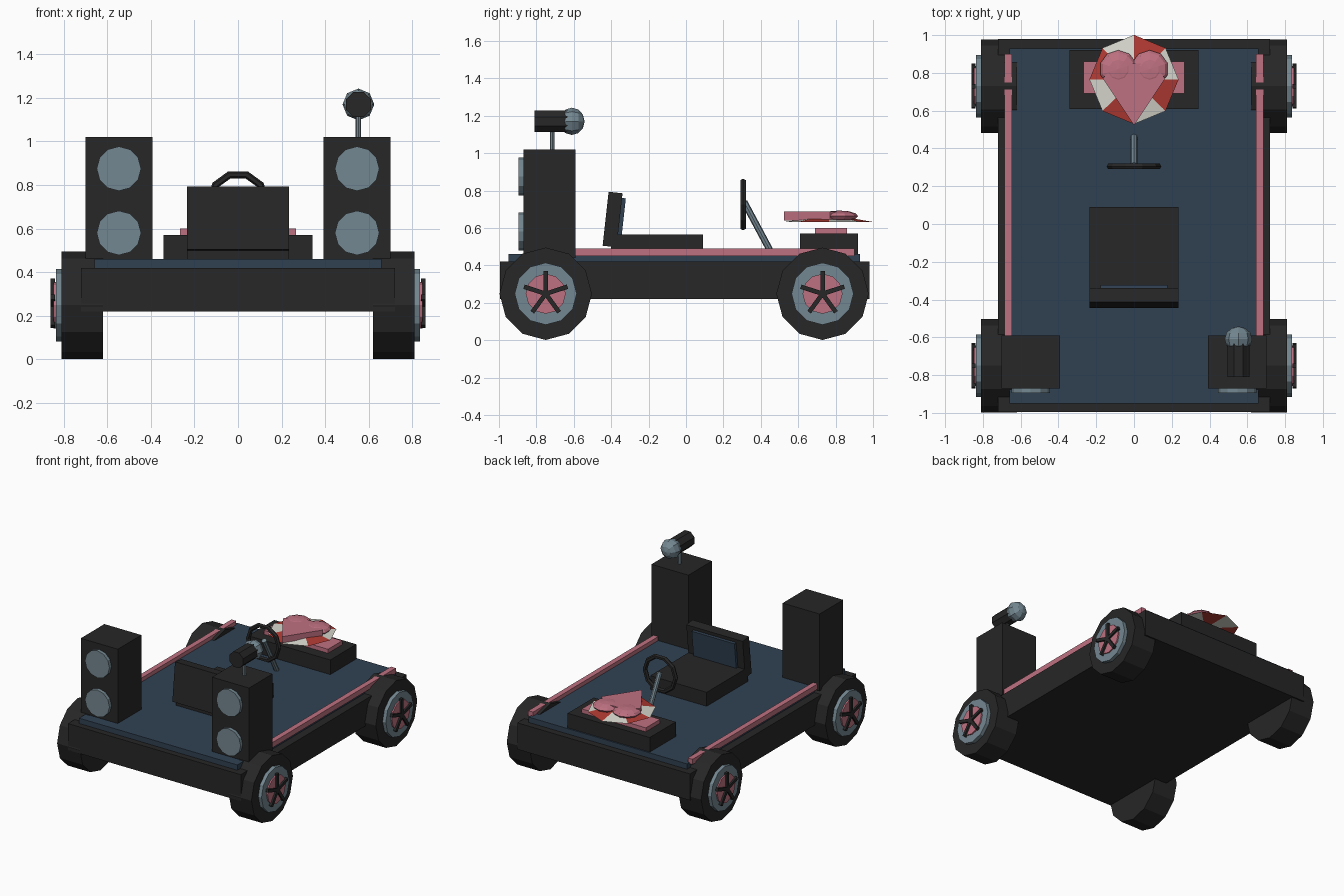
import bpy, bmesh, math
from mathutils import Matrix, Vector

if "Cube" in bpy.data.objects:
    bpy.data.objects.remove(bpy.data.objects["Cube"])


def mat(name, r, g, b):
    m = bpy.data.materials.new(name)
    m.diffuse_color = (r, g, b, 1)
    m.use_nodes = True
    m.node_tree.nodes["Principled BSDF"].inputs["Base Color"].default_value = m.diffuse_color
    return m


BLACK = mat("black", .020, .020, .020)
BLUE = mat("dark blue", .030, .053, .085)
GREY = mat("blue grey", .175, .245, .285)
PINK = mat("pink", .52, .165, .22)
RED = mat("red", .44, .042, .032)
WHITE = mat("off white", .68, .68, .62)


def finish(name, bm, *mats):
    bmesh.ops.recalc_face_normals(bm, faces=bm.faces)
    me = bpy.data.meshes.new(name)
    bm.to_mesh(me)
    bm.free()
    for m in mats:
        me.materials.append(m)
    ob = bpy.data.objects.new(name, me)
    bpy.context.collection.objects.link(ob)
    return ob


def box(name, lo, hi, m, rot=None):
    lo, hi = Vector(lo), Vector(hi)
    bm = bmesh.new()
    bmesh.ops.create_cube(bm, size=1, matrix=Matrix.Diagonal((*(hi - lo), 1)))
    ob = finish(name, bm, m)
    ob.location = (lo + hi) / 2
    if rot:
        ob.rotation_euler = rot
    return ob


def rod(name, a, b, r, n, m, r2=None, spin=0):
    """Cylinder or cone from a to b."""
    a, b = Vector(a), Vector(b)
    d = b - a
    M = (Matrix.Translation((a + b) / 2) @ d.to_track_quat('Z', 'Y').to_matrix().to_4x4()
         @ Matrix.Rotation(spin, 4, 'Z'))
    bm = bmesh.new()
    bmesh.ops.create_cone(bm, cap_ends=True, segments=n, radius1=r,
                          radius2=r if r2 is None else r2, depth=d.length, matrix=M)
    return finish(name, bm, m)


def ball(name, loc, scale, u, v, m, rot=None):
    bm = bmesh.new()
    M = Matrix.Translation(loc) @ (rot or Matrix()) @ Matrix.Diagonal((*scale, 1))
    bmesh.ops.create_uvsphere(bm, u_segments=u, v_segments=v, radius=1, matrix=M)
    return finish(name, bm, m)


# Body
box("chassis", (-.72, -.995, .22), (.72, .98, .42), BLACK)
box("deck", (-.66, -.95, .40), (.66, .93, .46), BLUE)

for s, side in ((-1, "left"), (1, "right")):
    # Side rail
    box(side + "_rail", (s * .665 - .02, -.75, .45), (s * .665 + .02, .90, .49), PINK)

    # Wheels: tyre, rim, hub disc, five spokes
    for y, end in ((-.75, "front"), (.73, "rear")):
        n = side + "_" + end
        c = .248
        rod(n + "_tyre", (s * .62, y, c), (s * .81, y, c), .247, 12, BLACK)
        rod(n + "_rim", (s * .80, y, c), (s * .837, y, c), .166, 12, GREY)
        rod(n + "_hub", (s * .83, y, c), (s * .847, y, c), .107, 12, PINK)
        for k in range(5):
            a = math.tau * k / 5
            ob = box(n + "_spoke", (-.01, -.012, 0), (.01, .012, .122), BLACK, (a, 0, 0))
            ob.location = (s * .85, y - math.sin(a) * .061, c + math.cos(a) * .061)

    # Speakers
    x = s * .547
    box(side + "_speaker", (x - .154, -.87, .44), (x + .154, -.59, 1.02), BLACK)
    for z in (.58, .875):
        rod(side + "_speaker_cone", (x, -.86, z), (x, -.895, z), .102, 12, GREY)

# Microphone
rod("mic_post", (.553, -.715, 1.01), (.553, -.715, 1.13), .013, 8, GREY)
rod("mic_body", (.553, -.81, 1.17), (.553, -.61, 1.17), .062, 8, BLACK, spin=math.pi / 8)
ball("mic_head", (.553, -.61, 1.17), (.073, .073, .068), 8, 6, GREY,
     Matrix.Rotation(math.pi / 2, 4, 'X'))

# Seat
box("seat_base", (-.235, -.40, .46), (.235, .09, .565), BLACK)
box("seat_back", (-.235, -.43, .50), (.235, -.355, .79), BLACK, (-.11, 0, 0))
box("seat_pad", (-.178, -.36, .52), (.178, -.335, .76), BLUE, (-.11, 0, 0))

# Steering wheel and column
bm = bmesh.new()
rings = []
for i in range(10):
    a = math.tau * i / 10
    rings.append([bm.verts.new(((.128 + .017 * math.cos(t)) * math.cos(a),
                                .305 + .017 * math.sin(t),
                                .725 + (.128 + .017 * math.cos(t)) * math.sin(a)))
                  for t in (math.tau * j / 6 for j in range(6))])
for i in range(10):
    p, q = rings[i], rings[(i + 1) % 10]
    for j in range(6):
        bm.faces.new((p[j], p[j - 1], q[j - 1], q[j]))
finish("steering_wheel", bm, BLACK)
rod("steering_column", (0, .31, .74), (0, .46, .46), .018, 8, GREY)

# Rear console
box("console", (-.342, .61, .45), (.342, .92, .57), BLACK)
box("console_block", (-.267, .69, .56), (.267, .86, .60), PINK)

# Striped eight-sided disc: alternate wedges red and white
bm = bmesh.new()
bmesh.ops.create_cone(bm, cap_ends=True, cap_tris=True, segments=8, radius1=.236, radius2=0,
                      depth=.04, matrix=Matrix.Translation((0, .765, .652)))
for f in bm.faces:
    c = f.calc_center_median()
    a = math.atan2(c.x, c.y - .765) % math.tau
    f.material_index = int(a / (math.pi / 4)) % 2
finish("striped_disc", bm, RED, WHITE)

# Heart: triangular slab with two flattened lobes
bm = bmesh.new()
tri = [bm.verts.new(p) for p in ((0, .523, .64), (.165, .77, .64), (.10, .85, .64),
                                 (-.10, .85, .64), (-.165, .77, .64))]
face = bm.faces.new(tri)
ext = bmesh.ops.extrude_face_region(bm, geom=[face])
for v in ext["geom"]:
    if isinstance(v, bmesh.types.BMVert):
        v.co.z += .047
finish("heart_point", bm, PINK)
for s, side in ((-1, "left"), (1, "right")):
    ball(side + "_heart_lobe", (s * .083, .82, .663), (.1, .1, .03), 10, 6, PINK)
